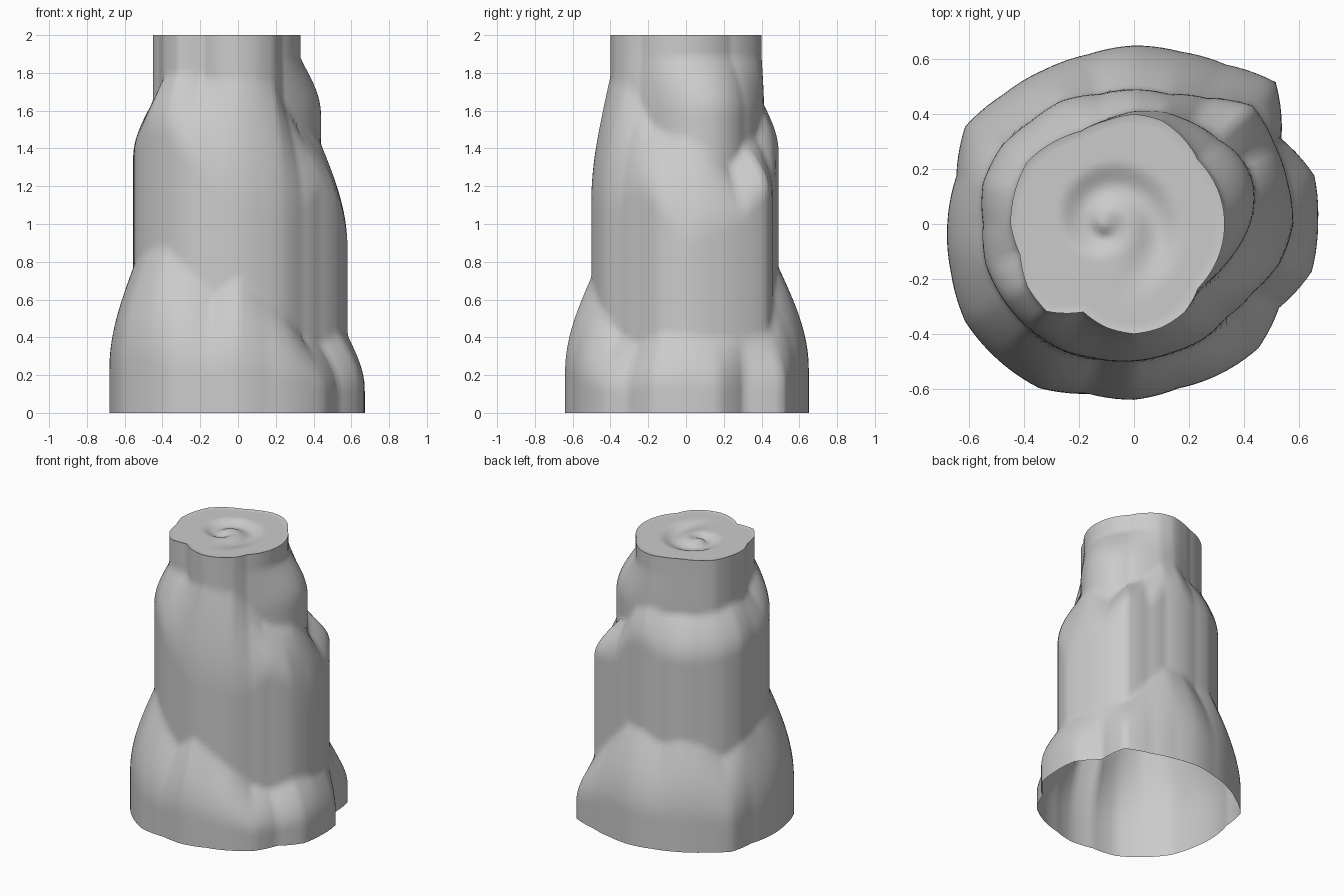
import bpy, bmesh
from math import sin, cos, pi, tau, atan2, hypot, exp, radians

cube = bpy.data.objects.get("Cube")
if cube:
    bpy.data.objects.remove(cube)

SEGMENTS, LEVELS, CAP_RINGS = 120, 70, 22
HEIGHT = 2.0

# Radii in hundredths, evenly spaced around the trunk from +x
TRUNK = [33, 33, 33, 33, 36, 39, 40, 39, 39, 42, 45, 45,
         45, 43, 45, 45, 37, 39, 40, 39, 37, 33, 33, 33]
BARK = [58, 58, 59, 61, 53, 49, 49, 49, 52, 53, 56, 57,
        55, 56, 55, 54, 53, 51, 50, 49, 49, 48, 50, 55]
SKIRT = [67, 68, 62, 73, 67, 65, 65, 64, 65, 67, 71, 67,
         68, 69, 71, 70, 69, 64, 64, 62, 63, 64, 61, 67]
# Heights in hundredths where each layer ends, and the bark shoulder length
BARK_TOP = [146, 139, 130, 142, 146, 160, 163, 160, 160, 160, 162, 165,
            165, 168, 178, 180, 178, 176, 178, 176, 175, 165, 152, 147]
BARK_DROP = [60, 45, 30, 25, 30, 25, 25, 30, 30, 30, 30, 30,
             30, 30, 30, 32, 45, 60, 70, 70, 70, 60, 35, 40]
SKIRT_TOP = [41, 40, 40, 42, 62, 78, 77, 70, 75, 72, 62, 70,
             76, 80, 86, 88, 75, 62, 72, 62, 52, 40, 36, 42]


def around(table, angle):
    """Interpolate a closed table by angle."""
    position = angle / tau * len(table)
    index = int(position)
    blend = position - index
    first = table[index % len(table)]
    second = table[(index + 1) % len(table)]
    return (first + (second - first) * blend) / 100


def clamp(value):
    return max(0.0, min(1.0, value))


def ease(value):
    value = clamp(value)
    return value * value * (3 - 2 * value)


def shoulder(top, drop, z):
    """Rounded ledge: steep at its top, flush with the wall below."""
    return sin(clamp((top - z) / drop) * pi / 2)


def angle_gap(a, b):
    return (a - b + pi) % tau - pi


def trunk_radius(angle, z):
    """Trunk, bark and root skirt stacked as rounded ledges."""
    radius = around(TRUNK, angle)
    # Knob under the rim on one side
    knob = exp(-(angle_gap(angle, radians(25)) / 0.75) ** 2)
    radius += 0.13 * knob * shoulder(1.88, 0.3, z)
    bark = max(radius, around(BARK, angle))
    ledge = shoulder(around(BARK_TOP, angle), around(BARK_DROP, angle), z)
    radius += (bark - radius) * ledge
    skirt = max(radius, around(SKIRT, angle))
    top = around(SKIRT_TOP, angle)
    return radius + (skirt - radius) * shoulder(top, 0.7 * top, z)


def cap_height(x, y):
    """Shallow spiral groove in the cut top, fading out at its outer end."""
    dx, dy = x + 0.1, y
    distance = hypot(dx, dy)
    around_turn = (atan2(dy, dx) + pi / 2) % tau / tau
    turn = (distance - 0.33) / 0.2 + around_turn
    strength = ease(distance / 0.06)
    if turn > 0:
        strength = 0
    elif turn > -1:
        strength *= ease(around_turn * 4)
    return HEIGHT - 0.004 - 0.03 * strength * (0.5 - 0.5 * cos(turn * tau))


def add_rings(bm, rings):
    """Skin consecutive rings of vertices with quads."""
    for lower, upper in zip(rings, rings[1:]):
        for i in range(SEGMENTS):
            j = (i + 1) % SEGMENTS
            bm.faces.new((lower[i], lower[j], upper[j], upper[i]))


angles = [tau * i / SEGMENTS for i in range(SEGMENTS)]
bm = bmesh.new()

# Outer wall, open at the bottom
rings = []
for level in range(LEVELS + 1):
    z = HEIGHT * level / LEVELS
    ring = []
    for a in angles:
        r = trunk_radius(a, z)
        ring.append(bm.verts.new((r * cos(a), r * sin(a), z)))
    rings.append(ring)

# Cut top, shrinking from the rim to the spiral centre
rim = [v.co.copy() for v in rings[-1]]
for step in range(1, CAP_RINGS):
    t = step / CAP_RINGS
    ring = []
    for co in rim:
        x, y = co.x * (1 - t) - 0.1 * t, co.y * (1 - t)
        ring.append(bm.verts.new((x, y, cap_height(x, y))))
    rings.append(ring)
add_rings(bm, rings)
centre = bm.verts.new((-0.1, 0, cap_height(-0.1, 0)))
for i in range(SEGMENTS):
    bm.faces.new((rings[-1][i], rings[-1][(i + 1) % SEGMENTS], centre))
bmesh.ops.recalc_face_normals(bm, faces=bm.faces)

mesh = bpy.data.meshes.new("trunk")
bm.to_mesh(mesh)
bm.free()
trunk = bpy.data.objects.new("trunk", mesh)
bpy.context.collection.objects.link(trunk)

# Single plain grey
grey = bpy.data.materials.new("light grey")
grey.use_nodes = True
colour = (0.6, 0.6, 0.6, 1)
grey.diffuse_color = colour
grey.node_tree.nodes["Principled BSDF"].inputs["Base Color"].default_value = colour
mesh.materials.append(grey)

# Smooth bark with a crisp rim
bpy.context.view_layer.objects.active = trunk
trunk.select_set(True)
bpy.ops.object.shade_smooth_by_angle(angle=radians(60))
